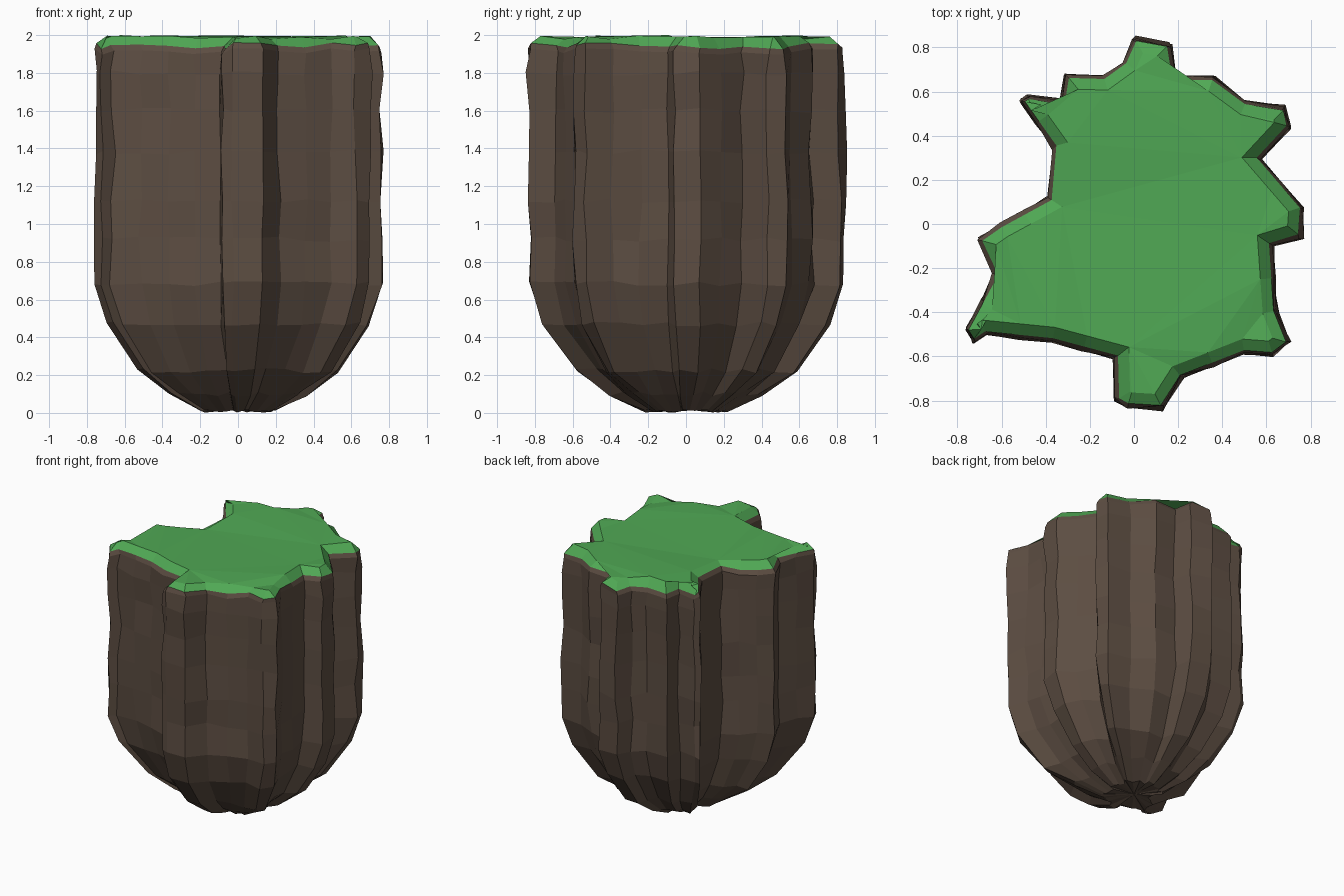
import bpy, bmesh, random
from mathutils import Vector

if "Cube" in bpy.data.objects:
    bpy.data.objects.remove(bpy.data.objects["Cube"])

random.seed(4)

# Ragged outline seen from above, counter-clockwise
OUTLINE = [(.77, .08), (.58, .30), (.71, .44), (.69, .53), (.51, .56), (.36, .67),
           (.19, .67), (.165, .82), (0, .85), (-.05, .74), (-.14, .675), (-.31, .68),
           (-.33, .56), (-.48, .585), (-.52, .56), (-.37, .35), (-.39, .12), (-.61, 0),
           (-.71, -.07), (-.635, -.23), (-.77, -.48), (-.73, -.545), (-.67, -.505),
           (-.37, -.535), (-.09, -.61), (-.085, -.80), (-.03, -.83), (.13, -.84),
           (.22, -.70), (.50, -.59), (.63, -.60), (.71, -.54), (.65, -.39),
           (.63, -.10), (.76, -.06)]
# Height and scale of each rock ring
RINGS = [(.01, .26), (.10, .475), (.225, .69), (.47, .905), (.685, .995), (.92, .985),
         (1.12, .995), (1.38, .985), (1.60, .985), (1.80, .99), (1.925, .99)]


def material(name, color):
    m = bpy.data.materials.new(name)
    m.diffuse_color = (*color, 1)
    m.use_nodes = True
    m.node_tree.nodes["Principled BSDF"].inputs["Base Color"].default_value = m.diffuse_color
    return m


def split_long(points, limit):
    out = []
    for a, b in zip(points, points[1:] + points[:1]):
        a, b = Vector(a), Vector(b)
        out.append(a)
        if (b - a).length > limit:
            out.append((a + b) / 2)
    return out


def inset(points, d):
    # move each point inwards along its corner bisector, limited at sharp tips
    out = []
    for i, p in enumerate(points):
        a = (p - points[i - 1]).normalized()
        b = (points[(i + 1) % len(points)] - p).normalized()
        n = Vector((-a.y - b.y, a.x + b.x))
        cos_half = max(n.length / 2, .6)
        out.append(p + n.normalized() * d / cos_half)
    return out


def add_ring(bm, points, heights):
    return [bm.verts.new((p.x, p.y, h)) for p, h in zip(points, heights)]


def bridge(bm, low, high):
    n = len(low)
    for i in range(n):
        j = (i + 1) % n
        bm.faces.new((low[i], low[j], high[j], high[i]))


def finish(bm, name, mat):
    me = bpy.data.meshes.new(name)
    bm.to_mesh(me)
    bm.free()
    me.materials.append(mat)
    ob = bpy.data.objects.new(name, me)
    bpy.context.collection.objects.link(ob)


rock_brown = material("rock brown", (.107, .074, .054))
grass_green = material("grass green", (.080, .392, .089))

pts = split_long(OUTLINE, .24)
n = len(pts)
lip = inset(pts, .018)
lip_z = [1.948 + random.uniform(-.025, .015) for _ in pts]

# Rock body: stacked, slightly jittered rings with a rounded base
bm = bmesh.new()
rings = []
for z, s in RINGS:
    amp = .013 * s
    ring = [p * (s + random.uniform(-amp, amp)) +
            Vector((random.uniform(-amp, amp), random.uniform(-amp, amp))) * .8 for p in pts]
    dz = .008 if z < .05 else .015
    heights = [max(0, z + random.uniform(-dz, dz)) for _ in pts]
    if z > 1.9:
        heights = [h - .03 for h in lip_z]
    rings.append(add_ring(bm, ring, heights))
rings.append(add_ring(bm, lip, lip_z))
for low, high in zip(rings, rings[1:]):
    bridge(bm, low, high)
base = bm.verts.new((0, 0, .02))
for i in range(n):
    bm.faces.new((rings[0][(i + 1) % n], rings[0][i], base))
finish(bm, "rock_body", rock_brown)

# Grass cap: bevelled rim and flat top
bm = bmesh.new()
rim = add_ring(bm, lip, lip_z)
top = add_ring(bm, inset(lip, .05), [1.988 + random.uniform(-.012, .012) for _ in pts])
bridge(bm, rim, top)
cap = bm.faces.new(top)
bmesh.ops.triangulate(bm, faces=[cap])
finish(bm, "grass_top", grass_green)
